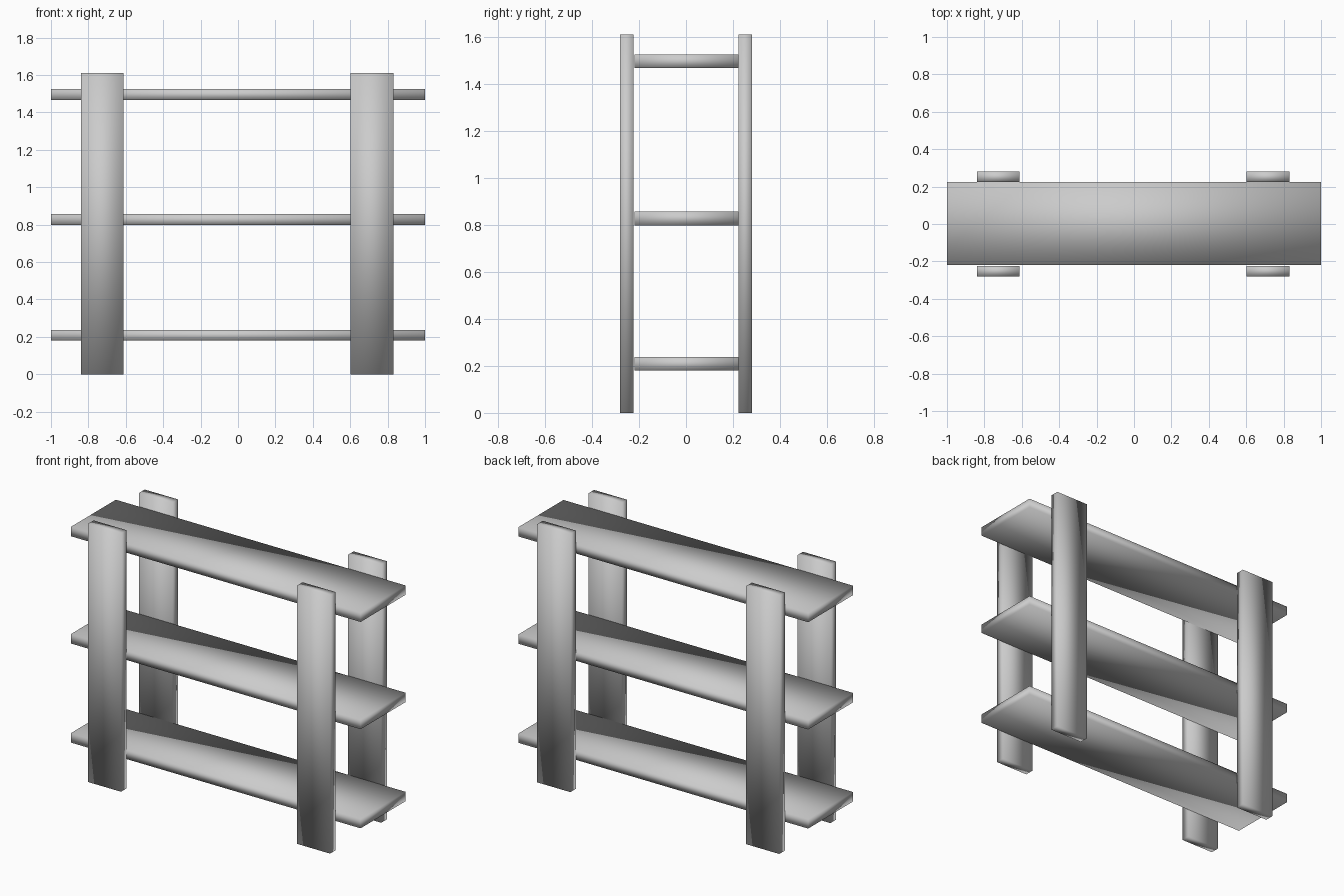
import bpy
import bmesh
from mathutils import Matrix, Vector

cube = bpy.data.objects.get("Cube")
if cube:
    bpy.data.objects.remove(cube, do_unlink=True)

# Single plain grey finish
grey = bpy.data.materials.new("plain_grey")
grey.use_nodes = True
colour = (0.6, 0.6, 0.6, 1)
grey.diffuse_color = colour
grey.node_tree.nodes["Principled BSDF"].inputs["Base Color"].default_value = colour


def board(name, low, high):
    """Smooth-shaded box spanning two opposite corners."""
    low, high = Vector(low), Vector(high)
    centre = (low + high) / 2
    bm = bmesh.new()
    bmesh.ops.create_cube(bm, size=1, matrix=Matrix.Diagonal((*(high - low), 1)))
    for face in bm.faces:
        face.smooth = True
    mesh = bpy.data.meshes.new(name)
    bm.to_mesh(mesh)
    bm.free()
    mesh.materials.append(grey)
    obj = bpy.data.objects.new(name, mesh)
    obj.location = centre
    bpy.context.collection.objects.link(obj)
    return obj


# Three long shelves
shelf_thickness = 0.058
for label, z in (("bottom", 0.18), ("middle", 0.798), ("top", 1.467)):
    board(label + "_shelf", (-1, -0.22, z), (1, 0.224, z + shelf_thickness))

# Four flat upright posts, clamped to the front and back edges
for side, x in (("right", -0.84), ("left", 0.602)):
    for end, y in (("front", -0.28), ("back", 0.224)):
        board(f"{end}_{side}_post", (x, y, 0), (x + 0.229, y + 0.056, 1.61))
